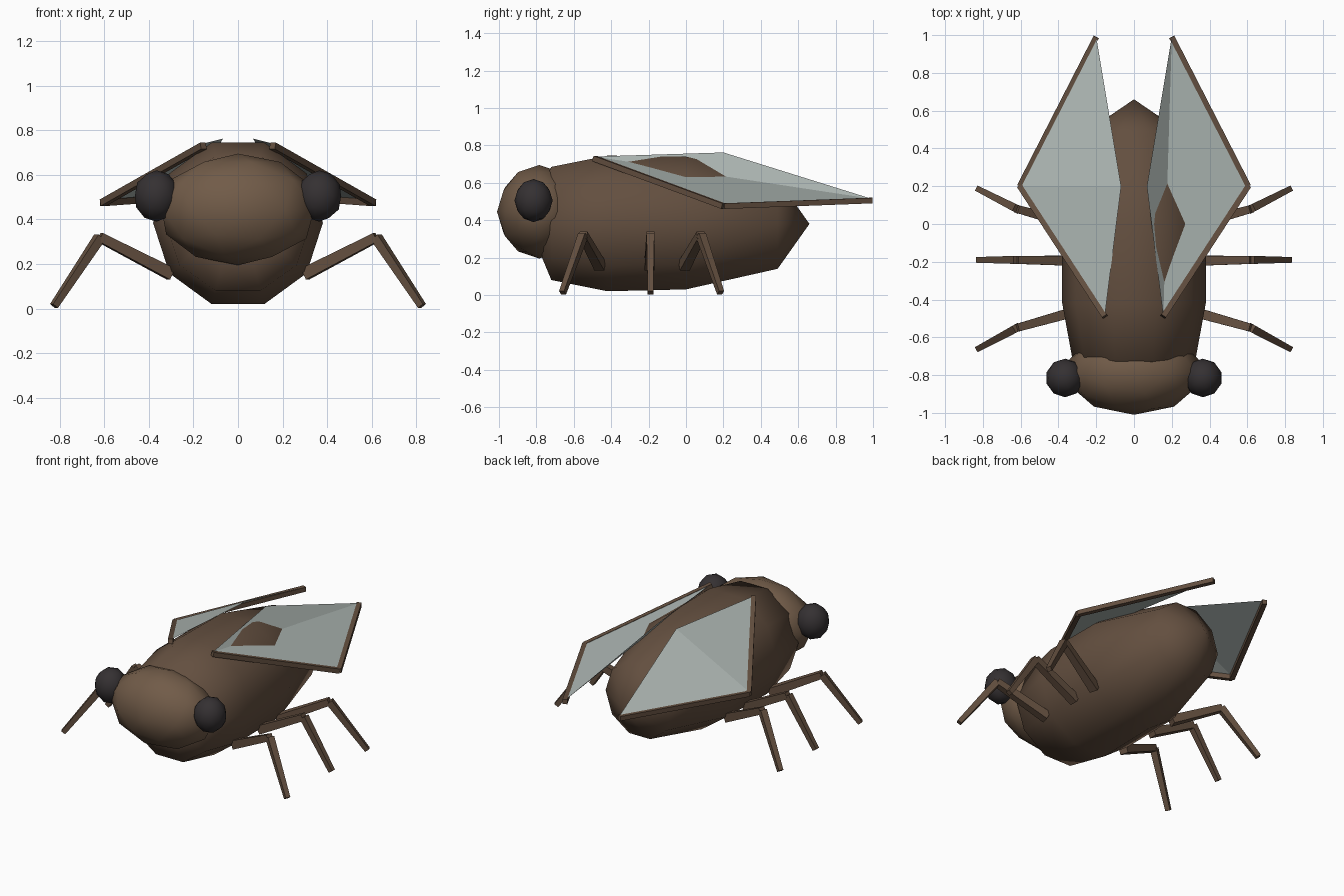
import bpy, bmesh
from math import sin, cos, pi, sqrt
from mathutils import Vector, Matrix

if "Cube" in bpy.data.objects:
    bpy.data.objects.remove(bpy.data.objects["Cube"])


def material(name, rgb):
    m = bpy.data.materials.new(name)
    m.diffuse_color = (*rgb, 1)
    m.use_nodes = True
    m.node_tree.nodes["Principled BSDF"].inputs["Base Color"].default_value = m.diffuse_color
    return m


SHELL = material("brown shell", (0.125, 0.078, 0.05))
FACE = material("light brown", (0.165, 0.105, 0.065))
EYE = material("dark eye", (0.035, 0.03, 0.032))
WING = material("wing membrane", (0.42, 0.47, 0.45))


def finish(name, bm, mat, smooth=False, fix=True):
    if fix:
        bmesh.ops.recalc_face_normals(bm, faces=bm.faces)
    for f in bm.faces:
        f.smooth = smooth
    me = bpy.data.meshes.new(name)
    bm.to_mesh(me)
    bm.free()
    me.materials.append(mat)
    ob = bpy.data.objects.new(name, me)
    bpy.context.collection.objects.link(ob)
    return ob


def ball(name, centre, size, mat):
    bm = bmesh.new()
    bmesh.ops.create_icosphere(bm, subdivisions=2, radius=1,
                               matrix=Matrix.LocRotScale(Vector(centre), None, Vector(size)))
    return finish(name, bm, mat, True)


def beams(name, points, widths, mat):
    """Square bars through the points, tapering along each segment."""
    bm = bmesh.new()
    for a, b, wa, wb in zip(points, points[1:], widths, widths[1:]):
        a, b = Vector(a), Vector(b)
        d = b - a
        rot = d.to_track_quat('Z', 'Y').to_matrix().to_4x4()
        mat4 = Matrix.Translation((a + b) / 2) @ rot @ Matrix.Rotation(pi / 4, 4, 'Z')
        bmesh.ops.create_cone(bm, cap_ends=True, segments=4, radius1=wa / sqrt(2),
                              radius2=wb / sqrt(2), depth=d.length, matrix=mat4)
    return finish(name, bm, mat)


# Body: ten-sided rings (y, half width, bottom z, top z) with a pointed tail
bm = bmesh.new()
rings = []
for y, w, lo, hi in [(-0.77, 0.23, 0.20, 0.58), (-0.72, 0.325, 0.08, 0.685),
                     (-0.42, 0.38, 0.02, 0.745), (0.0, 0.38, 0.03, 0.74),
                     (0.49, 0.25, 0.14, 0.62)]:
    r = (hi - lo) / 2 / cos(pi / 10)
    rings.append([bm.verts.new((w * cos(i * pi / 5), y, (lo + hi) / 2 + r * sin(i * pi / 5)))
                  for i in range(10)])
tail = bm.verts.new((0, 0.66, 0.38))
for i in range(10):
    j = (i + 1) % 10
    for a, b in zip(rings, rings[1:]):
        bm.faces.new((a[i], a[j], b[j], b[i]))
    bm.faces.new((rings[-1][i], rings[-1][j], tail))
bm.faces.new(rings[0])
finish("body", bm, SHELL, True)

# Head and eyes
ball("head", (0, -0.785, 0.445), (0.36, 0.225, 0.25), FACE)

for s, side in ((1, "right"), (-1, "left")):
    ball(side + "_eye", (s * 0.365, -0.815, 0.505), (0.102, 0.102, 0.115), EYE)

    # Wings: folded membranes with a bar along the outer edge
    root, outer, tip, inner = [Vector((s * x, y, z)) for x, y, z in
                               [(0.155, -0.49, 0.74), (0.605, 0.2, 0.485),
                                (0.2, 0.99, 0.515), (0.068, 0.2, 0.762)]]
    bm = bmesh.new()
    v = [bm.verts.new(p) for p in (root, outer, tip, inner)]
    tris = ((0, 1, 2), (0, 2, 3)) if s > 0 else ((1, 0, 3), (2, 1, 3))
    for t in tris:
        bm.faces.new([v[i] for i in t])
    finish(side + "_wing", bm, WING, fix=False)
    drop = Vector((0, 0, -0.01))
    beams(side + "_wing_edge", [root + drop, outer + drop, tip + drop], [0.03] * 3, SHELL)

    # Legs: hip, knee and foot
    for name, hip, knee, foot in (("front", -0.46, -0.55, -0.66),
                                  ("middle", -0.195, -0.19, -0.19),
                                  ("rear", -0.01, 0.08, 0.185)):
        beams(f"{side}_{name}_leg",
              [(s * 0.30, hip, 0.155), (s * 0.62, knee, 0.32), (s * 0.825, foot, 0.012)],
              [0.055, 0.042, 0.03], SHELL)
